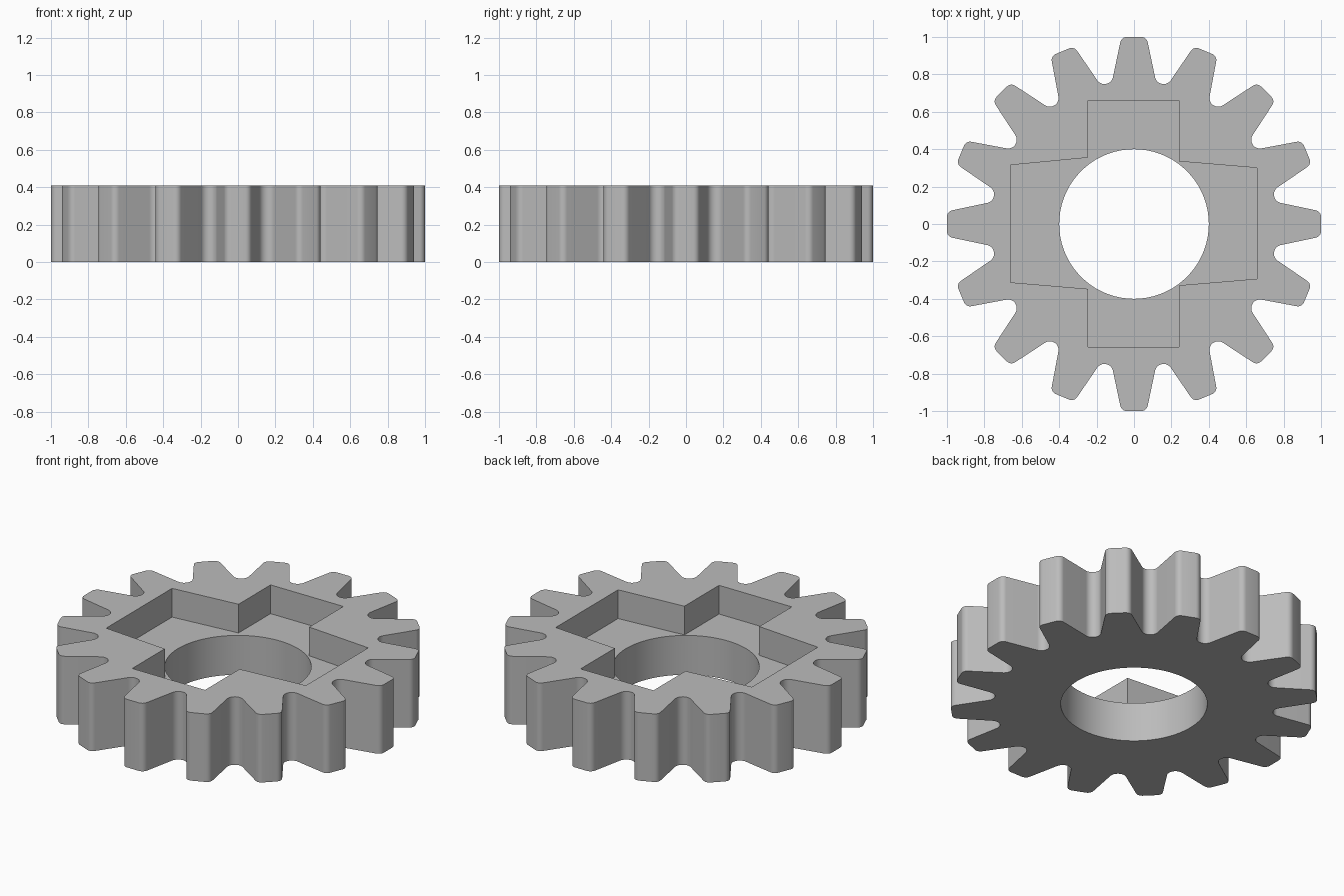
import bpy
import bmesh
from math import cos, sin, pi, radians

TEETH = 16
HEIGHT = 0.41
FLOOR = 0.237
BORE = 0.4

if "Cube" in bpy.data.objects:
    bpy.data.objects.remove(bpy.data.objects["Cube"], do_unlink=True)

grey = bpy.data.materials.new("plain_grey")
grey.use_nodes = True
colour = (0.5, 0.5, 0.5, 1)
grey.diffuse_color = colour
grey.node_tree.nodes["Principled BSDF"].inputs["Base Color"].default_value = colour


def arc(cx, cy, radius, start, end, steps):
    """Points along a circular arc, angles in degrees."""
    angles = [radians(start + (end - start) * i / steps) for i in range(steps + 1)]
    return [(cx + radius * cos(a), cy + radius * sin(a)) for a in angles]


def prism(name, outline, bottom, top):
    """Extrude a closed outline straight up."""
    bm = bmesh.new()
    base = bm.faces.new([bm.verts.new((x, y, bottom)) for x, y in outline])
    walls = bmesh.ops.extrude_face_region(bm, geom=[base])
    raised = [v for v in walls["geom"] if isinstance(v, bmesh.types.BMVert)]
    bmesh.ops.translate(bm, verts=raised, vec=(0, 0, top - bottom))
    bmesh.ops.recalc_face_normals(bm, faces=bm.faces)
    mesh = bpy.data.meshes.new(name)
    bm.to_mesh(mesh)
    bm.free()
    mesh.materials.append(grey)
    obj = bpy.data.objects.new(name, mesh)
    bpy.context.collection.objects.link(obj)
    return obj


def cut(target, cutter):
    """Subtract the cutter from the target and remove it."""
    bpy.context.view_layer.objects.active = target
    mod = target.modifiers.new("cut", "BOOLEAN")
    mod.operation = "DIFFERENCE"
    mod.solver = "EXACT"
    mod.object = cutter
    bpy.ops.object.modifier_apply(modifier=mod.name)
    bpy.data.objects.remove(cutter, do_unlink=True)


# Half a tooth pointing along +x: rounded tip, straight flank, round root
half_pitch = 180 / TEETH
valley = radians(half_pitch)
half = arc(0.965, 0.039, 0.035, 0, 78, 6)
half += arc(0.81 * cos(valley), 0.81 * sin(valley), 0.0464, 258, 180 + half_pitch, 7)
tooth = [(x, -y) for x, y in reversed(half)][1:] + half

# Gear body
outline = []
for i in range(TEETH):
    a = 2 * pi * i / TEETH
    outline += [(x * cos(a) - y * sin(a), x * sin(a) + y * cos(a)) for x, y in tooth]
gear = prism("gear", outline, 0, HEIGHT)

# Cross-shaped recess with slightly tapered side arms
cross = [(-0.245, 0.66), (0.24, 0.66), (0.24, 0.335), (0.658, 0.3),
         (0.658, -0.293), (0.24, -0.328), (0.24, -0.657), (-0.245, -0.657),
         (-0.245, -0.347), (-0.66, -0.312), (-0.66, 0.315), (-0.245, 0.355)]
cut(gear, prism("recess_cutter", cross, FLOOR, HEIGHT + 0.1))

# Central bore
cut(gear, prism("bore_cutter", arc(0, 0, BORE, 0, 360, 72)[:-1], -0.1, HEIGHT + 0.1))

# Smooth curved walls, keep rims crisp
bpy.ops.object.select_all(action="DESELECT")
gear.select_set(True)
bpy.context.view_layer.objects.active = gear
bpy.ops.object.shade_smooth_by_angle(angle=radians(30))
